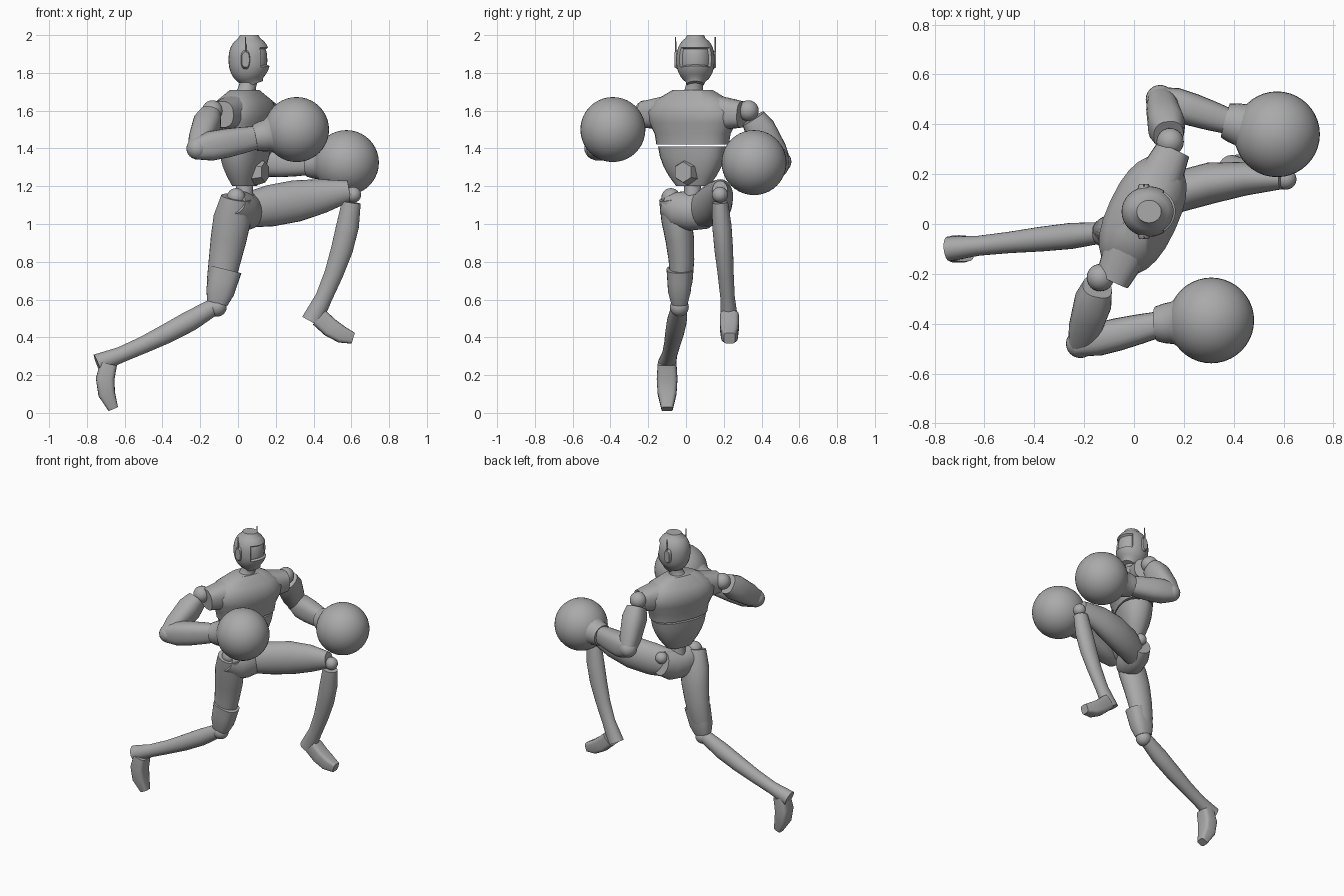
import bpy, bmesh, math
from mathutils import Vector, Matrix

if "Cube" in bpy.data.objects:
    bpy.data.objects.remove(bpy.data.objects["Cube"])

grey = bpy.data.materials.new("plain_grey")
grey.use_nodes = True
shade = (.4, .4, .4, 1)
grey.diffuse_color = shade
grey.node_tree.nodes["Principled BSDF"].inputs["Base Color"].default_value = shade

X, Y, Z = Matrix.Identity(3)
NO_BEND = Vector()
parts = []


def finish(name, bm):
    """Turn a bmesh into a grey object in the scene."""
    bmesh.ops.recalc_face_normals(bm, faces=bm.faces)
    mesh = bpy.data.meshes.new(name)
    bm.to_mesh(mesh)
    bm.free()
    mesh.materials.append(grey)
    part = bpy.data.objects.new(name, mesh)
    bpy.context.collection.objects.link(part)
    parts.append(part)
    return part


def signed_power(value, power):
    return math.copysign(abs(value) ** (2 / power), value)


def loft(name, centres, radii, side, flat, power, sides):
    """Skin rounded cross-sections: radius along side, radius times flat across it."""
    bm = bmesh.new()
    rings = []
    last = len(centres) - 1
    for i, (centre, radius) in enumerate(zip(centres, radii)):
        along = (centres[min(i + 1, last)] - centres[max(i - 1, 0)]).normalized()
        u = (side - along * side.dot(along)).normalized()
        v = along.cross(u) * flat
        ring = []
        for k in range(sides):
            angle = math.tau * k / sides
            offset = u * signed_power(math.cos(angle), power) + v * signed_power(math.sin(angle), power)
            ring.append(bm.verts.new(centre + offset * radius))
        rings.append(ring)
    for low, high in zip(rings, rings[1:]):
        for k in range(sides):
            bm.faces.new((low[k - 1], low[k], high[k], high[k - 1]))
    bm.faces.new(rings[0])
    bm.faces.new(rings[-1])
    return finish(name, bm)


def limb(name, start, end, radii, side=Z, flat=1.0, bend=NO_BEND, power=2.0, sides=24):
    """Loft with evenly spaced sections from start to end, bowed by bend at the middle."""
    steps = [i / (len(radii) - 1) for i in range(len(radii))]
    centres = [start.lerp(end, t) + bend * 4 * t * (1 - t) for t in steps]
    return loft(name, centres, radii, side, flat, power, sides)


def ball(name, centre, radius, segments=24):
    bm = bmesh.new()
    bmesh.ops.create_uvsphere(bm, u_segments=segments, v_segments=segments // 2,
                              radius=radius, matrix=Matrix.Translation(centre))
    return finish(name, bm)


# Head: an egg whose jaw narrows and leans forward
skull = Vector((.06, .05, 1.87))
levels = [i / 8 for i in range(-8, 9)]
centres = [skull + Z * .13 * u + X * .025 * max(-u, 0) ** 2 for u in levels]
radii = [.11 * max(1 - abs(u) ** 2.4, .2) ** .5 for u in levels]
head = loft("head", centres, radii, X, .92, 2, 32)

# Visor sunk into the face
bm = bmesh.new()
bm.from_mesh(head.data)
visor = [f for f in bm.faces if f.normal.x > .5 and abs(f.calc_center_median().z - 1.885) < .05]
bmesh.ops.inset_region(bm, faces=visor, thickness=.005, depth=-.015)
bm.to_mesh(head.data)
bm.free()

# Ear covers with antennas
for word, sign in (("right", -1), ("left", 1)):
    ear = skull + Y * sign * .1 - X * .02
    limb(word + "_ear_cover", ear - Y * sign * .02, ear + Y * sign * .01, [.05, .05, .04], flat=.5, power=2.6)
    stem = ear + Y * sign * .005
    limb(word + "_antenna", stem, stem + Z * .12, [.005, .003], side=X, sides=8)

# Torso, twisted so that the shoulders follow this direction
left = Vector((.42, .9, 0)).normalized()
front = left.cross(Z)
waist = Vector((.035, .035, 0))
limb("neck", waist + Z * 1.66, skull - Z * .1, [.08, .05, .045, .045], side=X)
limb("chest", waist + Z * 1.42, waist + Z * 1.71, [.2, .21, .24, .25, .21, .11],
     side=left, flat=.57, power=2.4)
limb("abdomen", waist + Z * 1.2, waist + Z * 1.41, [.09, .13, .16, .18, .19],
     side=left, flat=.6, power=2.4)
limb("spine", waist + Z * 1.08, waist + Z * 1.25, [.06, .045, .045], side=X)
plate = waist + Z * 1.275 + front * .06
limb("belly_plate", plate, plate + front * .06, [.07, .065, .055], sides=6)
for word, sign in (("right", -1), ("left", 1)):
    chest = waist + Z * 1.59 + left * sign * .1
    limb(word + "_sleeve", chest, chest + left * sign * .19 - Z * .01, [.1, .09, .08, .07], power=2.5)

# Pelvis slung between the hips
right_hip = Vector((-.01, -.08, 1.14))
left_hip = Vector((.08, .16, 1.1))
limb("pelvis", right_hip - Z * .03 - Y * .03, left_hip, [.06, .1, .1, .1, .08], flat=.85, bend=Z * -.04)
ball("right_hip", right_hip, .05)
ball("left_hip", left_hip + Z * .04, .04)

# Rear leg, stretched back with the toes pointing down
knee = Vector((-.11, -.035, .56))
heel = Vector((-.745, -.1, .26))
limb("right_thigh", right_hip, knee + Z * .03, [.08, .1, .095, .085, .075, .055],
     side=X, flat=.8, bend=Y * .03)
limb("right_knee_guard", knee + Vector((.045, 0, .2)), knee + Z * .02, [.085, .08, .075, .055],
     side=X, flat=.8, power=2.6)
ball("right_knee", knee, .05)
limb("right_shin", knee - X * .02, heel, [.045, .055, .052, .045, .042, .052], flat=.95, bend=Z * -.02)
limb("right_foot", heel + X * .06, Vector((-.66, -.1, .02)), [.05, .055, .05, .03],
     side=Y, flat=.9, bend=X * -.03, power=4)

# Front leg, raised with the shin hanging
knee = Vector((.61, .18, 1.155))
heel = Vector((.39, .23, .485))
limb("left_thigh", Vector((.03, .07, 1.07)), knee + Z * .02 - X * .02, [.09, .11, .11, .09, .055],
     flat=.75, bend=Y * .04)
ball("left_knee", knee, .042)
limb("left_shin", knee - Z * .04 - X * .01, heel, [.05, .06, .058, .05, .045, .055],
     side=X, flat=.85, bend=X * .035)
limb("left_foot", heel + X * .04 + Z * .02, Vector((.61, .23, .395)), [.05, .05, .045, .03],
     side=Y, bend=Z * -.02, power=4)


def arm(word, shoulder, elbow, wrist, fist):
    """Joints, tapered upper arm and forearm, flared cuff and round glove."""
    ball(word + "_shoulder", shoulder, .055)
    limb(word + "_upper_arm", shoulder.lerp(elbow, .15), elbow, [.06, .075, .07, .065, .05],
         side=X, flat=1.1, power=2.5)
    ball(word + "_elbow", elbow, .058)
    limb(word + "_forearm", elbow.lerp(wrist, -.06), wrist, [.055, .078, .077, .07, .06],
         flat=.85, power=2.5)
    limb(word + "_cuff", wrist.lerp(fist, -.1), wrist.lerp(fist, .55), [.07, .08, .085, .11, .14])
    ball(word + "_glove", fist, .172, 40)


arm("right", Vector((-.135, -.215, 1.6)), Vector((-.215, -.48, 1.4)),
    Vector((.11, -.4, 1.46)), Vector((.31, -.387, 1.5)))
arm("left", Vector((.145, .33, 1.6)), Vector((.105, .5, 1.33)),
    Vector((.385, .41, 1.32)), Vector((.574, .36, 1.325)))

# Smooth shading with sharp creases
bpy.ops.object.select_all(action='DESELECT')
for part in parts:
    part.select_set(True)
bpy.context.view_layer.objects.active = head
bpy.ops.object.shade_smooth_by_angle(angle=math.radians(40))
